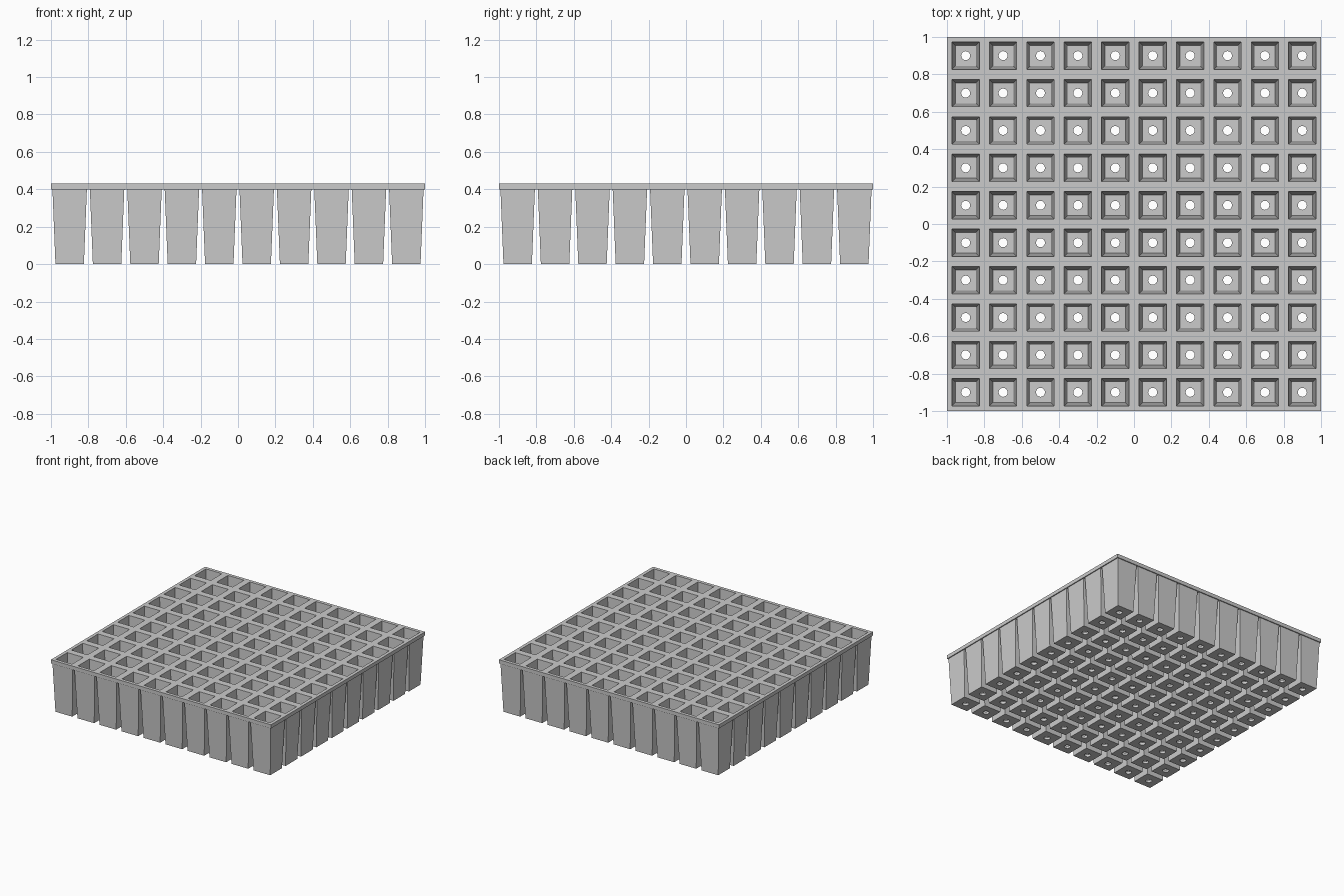
import bpy, bmesh, math

if "Cube" in bpy.data.objects:
    bpy.data.objects.remove(bpy.data.objects["Cube"])

N, PITCH = 10, 0.2
SEG = 16
TOP, UNDER, FLOOR = 0.43, 0.40, 0.02
HOLE = 0.024

bm = bmesh.new()


def ring(cx, cy, r, z, square=True):
    """Loop of SEG points around a square outline or a circle."""
    verts = []
    for k in range(SEG):
        a = 2 * math.pi * k / SEG
        c, s = math.cos(a), math.sin(a)
        f = r / max(abs(c), abs(s)) if square else r
        verts.append(bm.verts.new((cx + c * f, cy + s * f, z)))
    return verts


# Cell section: deck top, tapered pocket, drain hole, tapered outside, deck underside
SECTION = [
    (PITCH / 2, TOP, True), (0.073, TOP, True), (0.055, FLOOR, True),
    (HOLE, FLOOR, False), (HOLE, 0, False), (0.076, 0, True),
    (0.092, UNDER, True), (PITCH / 2, UNDER, True),
]

for i in range(N):
    for j in range(N):
        cx = (i - (N - 1) / 2) * PITCH
        cy = (j - (N - 1) / 2) * PITCH
        rings = [ring(cx, cy, *s) for s in SECTION]
        for a, b in zip(rings, rings[1:]):
            for k in range(SEG):
                n = (k + 1) % SEG
                bm.faces.new((a[k], a[n], b[n], b[k]))

# Weld neighbouring cells into one tray
bmesh.ops.remove_doubles(bm, verts=bm.verts[:], dist=1e-4)

# Deck edge: drop the outer top border to the underside
border = [e for e in bm.edges if e.is_boundary and all(v.co.z > TOP - 0.01 for v in e.verts)]
ext = bmesh.ops.extrude_edge_only(bm, edges=border)["geom"]
for v in ext:
    if isinstance(v, bmesh.types.BMVert):
        v.co.z = UNDER
bmesh.ops.remove_doubles(bm, verts=bm.verts[:], dist=1e-4)
bmesh.ops.recalc_face_normals(bm, faces=bm.faces[:])

mesh = bpy.data.meshes.new("seedling_tray")
bm.to_mesh(mesh)
bm.free()
tray = bpy.data.objects.new("seedling_tray", mesh)
bpy.context.collection.objects.link(tray)
